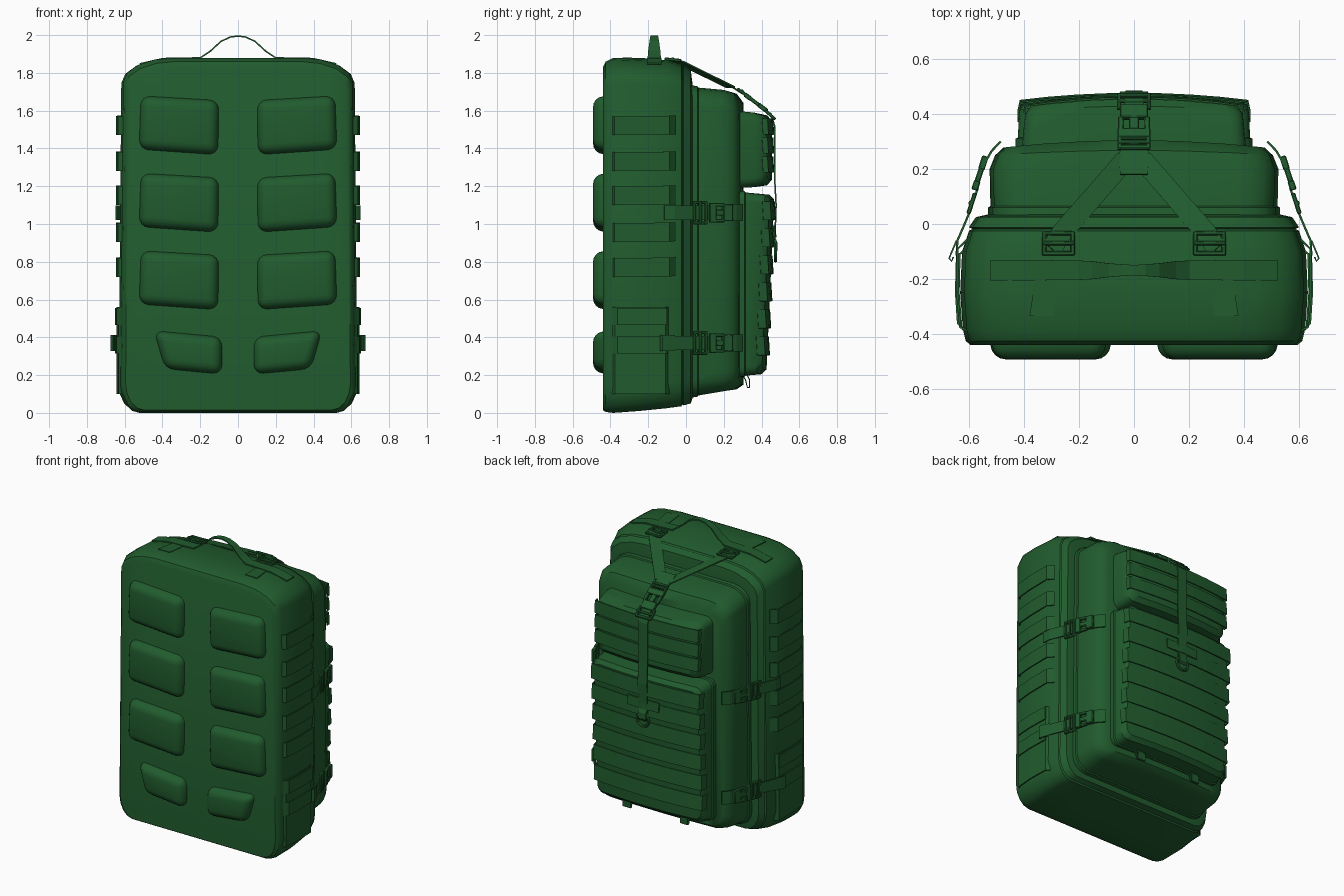
import bpy, bmesh, math
from mathutils import Vector, Matrix

if "Cube" in bpy.data.objects:
    bpy.data.objects.remove(bpy.data.objects["Cube"])

green = bpy.data.materials.new("dark green fabric")
green.diffuse_color = (0.015, 0.106, 0.027, 1)
green.use_nodes = True
green.node_tree.nodes["Principled BSDF"].inputs["Base Color"].default_value = green.diffuse_color


def finish(name, bm, mirror=False, thick=0, bevel=0, segs=2, angle=35):
    bmesh.ops.recalc_face_normals(bm, faces=bm.faces)
    me = bpy.data.meshes.new(name)
    bm.to_mesh(me)
    bm.free()
    if thick:                            # webbing stays flat shaded
        me.shade_flat()
    else:
        me.shade_smooth()
        me.set_sharp_from_angle(angle=math.radians(angle))
    me.materials.append(green)
    ob = bpy.data.objects.new(name, me)
    bpy.context.collection.objects.link(ob)
    if thick:
        m = ob.modifiers.new("thickness", 'SOLIDIFY')
        m.thickness, m.offset = thick, 0
    if bevel:
        m = ob.modifiers.new("bevel", 'BEVEL')
        m.width, m.segments = bevel, segs
    if mirror:
        ob.modifiers.new("mirror", 'MIRROR')
    return ob


def loft(name, stations, rxt, rxb, rt, rb, dy=lambda x, z: 0, taper=0):
    """Rounded outlines (y, half width, bottom, top, bulge weight) joined along y."""
    bm = bmesh.new()
    rings = []
    arc = [i * math.pi / 8 for i in range(5)]
    for y, hx, z0, z1, w in stations:
        def side(z, rx, r, s):
            left = [(-hx + rx * (1 - math.cos(a)), z - s * r * (1 - math.sin(a))) for a in arc]
            flat = [((hx - rx) * k, z) for k in (-0.5, 0, 0.5)]
            return left + flat + [(-x, q) for x, q in reversed(left)]
        row = []
        for x, z in side(z1, rxt, rt, 1) + side(z0, rxb, rb, -1)[::-1]:
            x *= 1 - taper * max(0, z - 1)
            row.append(bm.verts.new((x, y + w * dy(x, z), z)))
        rings.append(row)
    n = len(rings[0])
    for a, b in zip(rings, rings[1:]):
        for i in range(n):
            j = (i + 1) % n
            bm.faces.new((a[i], a[j], b[j], b[i]))
    for r in (rings[0], rings[-1]):      # caps made of vertical strips
        for i in range(n // 2 - 1):
            bm.faces.new((r[i], r[i + 1], r[n - 2 - i], r[n - 1 - i]))
    return finish(name, bm)


def ribbon(name, pts, wdir, width, thick=0.01, mirror=False):
    bm = bmesh.new()
    wd = Vector(wdir).normalized()
    ws = width if isinstance(width, list) else [width] * len(pts)
    rows = [(bm.verts.new(Vector(p) - wd * w / 2), bm.verts.new(Vector(p) + wd * w / 2))
            for p, w in zip(pts, ws)]
    for a, b in zip(rows, rows[1:]):
        bm.faces.new((a[0], a[1], b[1], b[0]))
    return finish(name, bm, mirror, thick)


def hardware(name, centre, along, out, parts, mirror=False):
    """Boxes (across, along, out, sizes) in a frame lying on a strap."""
    v = Vector(along).normalized()
    n = Vector(out)
    n = (n - v * n.dot(v)).normalized()
    u = v.cross(n)
    frame = Matrix.Translation(centre) @ Matrix((u, v, n)).transposed().to_4x4()
    bm = bmesh.new()
    for a, b, c, sa, sb, sc in parts:
        bmesh.ops.create_cube(bm, size=1, matrix=frame @ Matrix.Translation((a, b, c))
                              @ Matrix.Diagonal((sa, sb, sc, 1)))
    return finish(name, bm, mirror, bevel=0.004, segs=1)


def frame_parts(w, l, t=0.016, bar=True):
    p = [(s * (w - t) / 2, 0, 0, t, l, t) for s in (-1, 1)]
    p += [(0, s * (l - t) / 2, 0, w, t, t) for s in (-1, 1)]
    return p + ([(0, 0, 0.004, w, t, t)] if bar else [])


def clip_parts(w, l):
    return [(0, -l * .36, 0, w, l * .28, .024), (0, l * .3, 0, w * .85, l * .4, .024),
            (-w * .4, -l * .06, 0, w * .18, l * .4, .02), (w * .4, -l * .06, 0, w * .18, l * .4, .02),
            (0, -l * .05, 0, w * .3, l * .4, .016)]


# Main compartment with seam band
loft("main_compartment", [
    (-.44, .595, .015, 1.83, 0), (-.425, .612, .005, 1.86, 0), (-.385, .622, 0, 1.88, 0),
    (-.25, .632, .01, 1.875, 0), (-.10, .625, .025, 1.868, 0), (-.025, .60, .035, 1.845, 0),
    (-.018, .588, .045, 1.832, 0), (-.012, .60, .04, 1.84, 0), (.025, .575, .05, 1.815, 0),
    (.035, .53, .08, 1.74, 0)], .27, .10, .13, .14, taper=.03)

# Second compartment
loft("second_compartment", [
    (.02, .53, .08, 1.735, 0), (.06, .53, .085, 1.73, 0), (.065, .522, .092, 1.722, 0),
    (.20, .525, .115, 1.71, 0), (.25, .505, .125, 1.69, .6), (.275, .475, .15, 1.64, 1)],
    .14, .10, .10, .10, dy=lambda x, z: .03 * (1 - (x / .5) ** 2), taper=.04)


# Back pockets
def lower_dy(x, z):
    return .028 * (1 - (x / .42) ** 2) + .045 * (z - 1.15)


def upper_dy(x, z):
    return .03 * (1 - (x / .40) ** 2)


loft("lower_pocket", [
    (.25, .43, .19, 1.17, 0), (.31, .43, .19, 1.175, 0), (.315, .422, .197, 1.167, 0),
    (.415, .418, .205, 1.155, 1), (.44, .398, .23, 1.13, 1)], .05, .05, .05, .05, lower_dy)
loft("upper_pocket", [
    (.25, .41, 1.19, 1.60, 0), (.36, .40, 1.195, 1.59, 0), (.40, .395, 1.205, 1.575, 1),
    (.425, .375, 1.235, 1.545, 1)], .05, .05, .05, .05, upper_dy)

# Webbing rows across the pockets
xs = [-.395, -.30, -.20, -.10, 0, .10, .20, .30, .395]
for i, z in enumerate((1.515, 1.415, 1.315)):
    ribbon(f"upper_webbing_{i+1}", [(-.398, .405, z)] + [(x, .431 + upper_dy(x, z), z) for x in xs]
           + [(.398, .405, z)], (0, -.06, 1), .085, .007)
for i in range(6):
    z = 1.07 - i * .143
    y = .41 + .045 * (z - 1.15)
    ribbon(f"lower_webbing_{i+1}", [(-.421, y, z)] + [(x * 1.045, .446 + lower_dy(x, z), z) for x in xs]
           + [(.421, y, z)], (0, -.06, 1), .10, .007)

# Padded back panel blocks
rows = [[(.52, 1.685 - d), (.095, 1.66 - d), (.10, 1.36 - d), (.53, 1.39 - d)] for d in (0, .41, .82)]
rows.append([(.45, .44), (.08, .405), (.08, .20), (.39, .23)])
for i, q in enumerate(rows):
    bm = bmesh.new()
    f = bm.faces.new([bm.verts.new((x, -.37, z)) for x, z in q])
    g = bmesh.ops.extrude_face_region(bm, geom=[f])
    cx, cz = sum(p[0] for p in q) / 4, sum(p[1] for p in q) / 4
    for v in g["geom"]:
        if isinstance(v, bmesh.types.BMVert):
            v.co = (cx + (v.co.x - cx) * .95, -.492, cz + (v.co.z - cz) * .93)
    finish(f"back_pad_{i+1}", bm, True, bevel=.05, segs=4, angle=180)

# Side webbing and side panel
for i, z in enumerate((1.52, 1.33, 1.15, .955, .77)):
    ribbon(f"side_webbing_{i+1}", [(.60, -.39, z), (.632, -.375, z), (.643, -.25, z),
           (.641, -.09, z + .003), (.605, -.055, z + .004)], (0, 0, 1), .10, .008, True)
ribbon("side_panel", [(.605, -.395, .33), (.628, -.375, .33), (.638, -.25, .33), (.634, -.11, .33),
       (.61, -.09, .33)], (0, 0, 1), .46, .008, True)
for i, z in enumerate((.51, .36)):
    ribbon(f"side_panel_webbing_{i+1}", [(.615, -.39, z), (.64, -.36, z), (.647, -.25, z),
           (.643, -.10, z)], (0, 0, 1), .09, .008, True)

# Side compression straps with buckles
for tag, z in (("upper", 1.06), ("lower", .37)):
    ribbon(f"{tag}_side_strap", [(.645, -.115, z), (.642, -.06, z), (.62, -.01, z), (.595, .05, z),
           (.568, .13, z)], (0, 0, 1), .075, .008, True)
    ribbon(f"{tag}_side_anchor", [(.555, .19, z), (.535, .235, z), (.518, .265, z), (.485, .30, z)],
           (0, 0, 1), .09, .008, True)
    hardware(f"{tag}_side_slider", (.590, .075, z), (-.33, 1, 0), (1, 0, 0), frame_parts(.125, .08), True)
    hardware(f"{tag}_side_clip", (.560, .185, z), (-.33, 1, 0), (1, 0, 0), clip_parts(.105, .13), True)
ribbon("strap_tail", [(.645, -.06, .37), (.662, -.10, .37), (.672, -.125, .37), (.663, -.135, .37),
       (.657, -.12, .37)], (0, 0, 1), .085, .006, True)

# Carry handle and its strap along the top
half = [(.52, 1.848, .075), (.40, 1.875, .075), (.20, 1.880, .07), (.15, 1.912, .065),
        (.09, 1.967, .05), (.04, 1.990, .042)]
path = [(-x, z, w) for x, z, w in half] + [(0, 1.995, .038)] + half[::-1]
ribbon("carry_handle", [(x, -.168, z) for x, z, w in path], (0, 1, 0), [w for x, z, w in path], .008)
ribbon("top_patch", [(.32, -.205, 1.874), (.335, -.335, 1.879)], (1, 0, 0), [.08, .09], .006, True)

# Forked top strap with sliders
ribbon("fork_strap", [(.30, -.09, 1.874), (.265, -.035, 1.858), (.03, .235, 1.725)], (.29, .25, 0), .075, .008, True)
hardware("fork_slider", (.275, -.07, 1.870), (0, 1, -.1), (0, 0, 1), frame_parts(.12, .09), True)
ribbon("fork_junction", [(0, .18, 1.752), (0, .25, 1.722), (0, .30, 1.69)], (1, 0, 0), [.10, .11, .08], .01)
hardware("top_slider", (0, .295, 1.70), (0, 1, -.7), (0, 1, 1), frame_parts(.12, .06))
hardware("top_clip", (0, .37, 1.642), (0, 1, -.75), (0, 1, 1), clip_parts(.12, .15))
hardware("top_lower_slider", (0, .445, 1.578), (0, 1, -.9), (0, 1, 1), frame_parts(.125, .075))

# Strap running down the back, tab and ring
ribbon("centre_strap", [(0, .42, 1.61), (0, .455, 1.565), (0, .469, 1.52), (0, .469, 1.25), (0, .477, 1.1),
       (0, .470, .90)], (1, 0, 0), .07, .008)
ribbon("cross_tab", [(-.12, .466, .96), (0, .472, .96), (.12, .466, .96)], (0, -.05, 1), .065, .01)
ribbon("ring_loop", [(0, .468, .93), (0, .481, .90), (0, .481, .86), (0, .472, .85)], (1, 0, 0), .06, .008)
bm = bmesh.new()
ring = []
for i in range(16):
    a = 2 * math.pi * i / 16
    ring.append([bm.verts.new(((.045 + .009 * math.cos(b)) * math.cos(a), .474 + .009 * math.sin(b),
                 .85 + (.045 + .009 * math.cos(b)) * math.sin(a)))
                 for b in [k * math.pi / 3 for k in range(6)]])
for i in range(16):
    for k in range(6):
        p, q, m = ring[i], ring[(i + 1) % 16], (k + 1) % 6
        bm.faces.new((p[k], q[k], q[m], p[m]))
finish("hanging_ring", bm)

# Small webbing loops under the lower pocket
ribbon("bottom_loop", [(.22, .30, .20), (.22, .315, .175), (.22, .325, .135), (.22, .337, .135),
       (.22, .337, .175), (.22, .32, .205)], (1, 0, 0), .06, .006, True)
